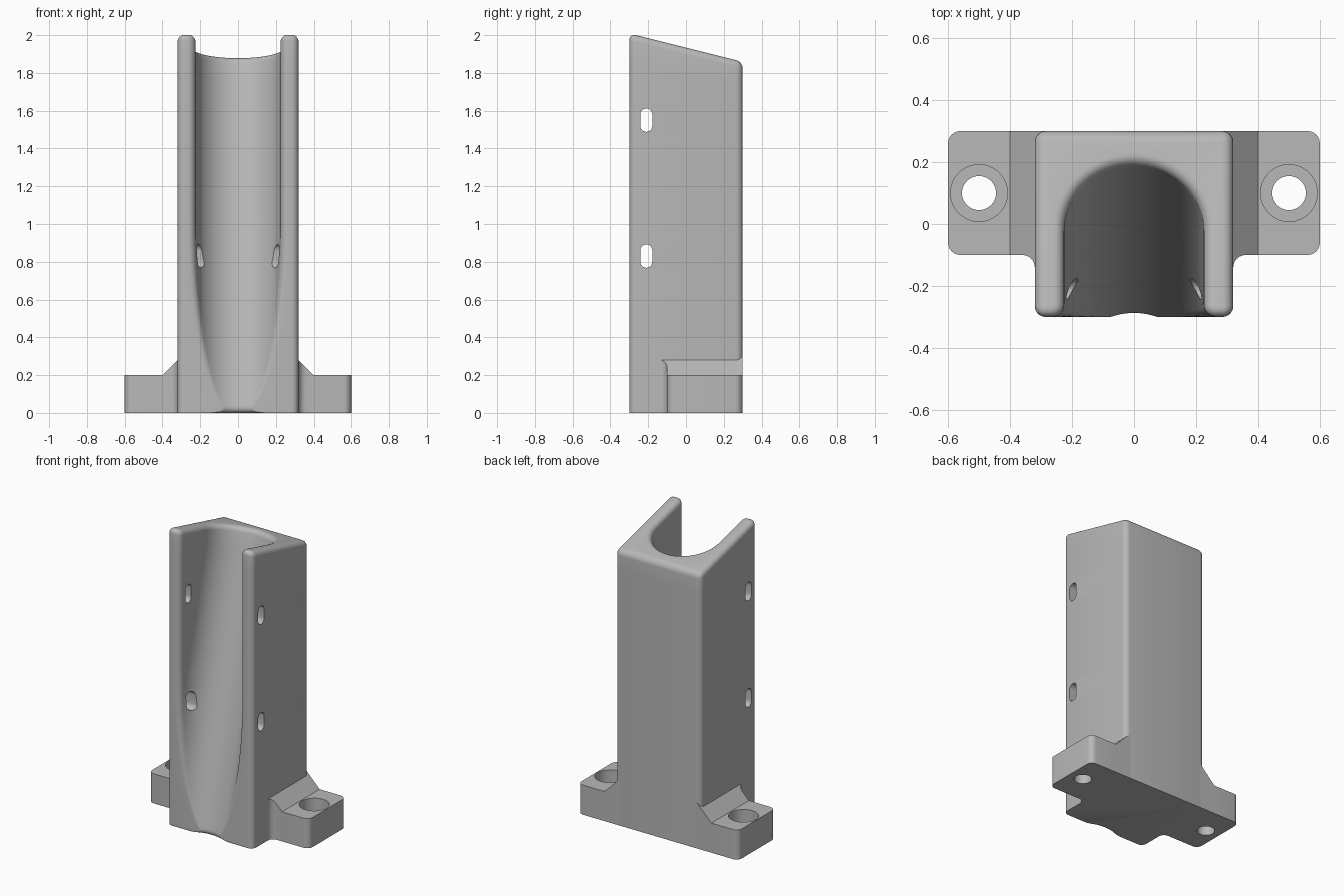
import bpy, bmesh
from math import sin, cos, pi, sqrt, atan2, radians

cube = bpy.data.objects.get("Cube")
if cube:
    bpy.data.objects.remove(cube, do_unlink=True)

mat = bpy.data.materials.new("light grey")
mat.use_nodes = True
GREY = (0.48, 0.48, 0.48, 1)
mat.diffuse_color = GREY
mat.node_tree.nodes["Principled BSDF"].inputs["Base Color"].default_value = GREY

HX, HY = 0.32, 0.30             # half width and half depth of the body
CORNER, LIP, ROUND = 0.035, 0.04, 0.035
R = 0.225                       # channel radius


def arc(cx, cy, r, a0, a1, n):
    return [(cx + r * cos(a0 + (a1 - a0) * i / n), cy + r * sin(a0 + (a1 - a0) * i / n))
            for i in range(n + 1)]


def make_object(name, bm):
    bmesh.ops.remove_doubles(bm, verts=bm.verts, dist=1e-5)
    bmesh.ops.recalc_face_normals(bm, faces=bm.faces)
    me = bpy.data.meshes.new(name)
    bm.to_mesh(me)
    bm.free()
    me.materials.append(mat)
    ob = bpy.data.objects.new(name, me)
    bpy.context.collection.objects.link(ob)
    return ob


def bridge(bm, a, b):
    for i in range(len(a)):
        j = (i + 1) % len(a)
        bm.faces.new((a[i], a[j], b[j], b[i]))


def prism(bm, low, high):
    a, b = [bm.verts.new(p) for p in low], [bm.verts.new(p) for p in high]
    bridge(bm, a, b)
    bm.faces.new(a[::-1])
    return b, bm.faces.new(b)


def cut(ob, cutter):
    mod = ob.modifiers.new("cut", 'BOOLEAN')
    mod.operation, mod.solver, mod.object = 'DIFFERENCE', 'EXACT', cutter
    bpy.context.view_layer.objects.active = ob
    bpy.ops.object.modifier_apply(modifier=mod.name)
    bpy.data.objects.remove(cutter, do_unlink=True)


def smooth(ob):
    bpy.ops.object.select_all(action='DESELECT')
    ob.select_set(True)
    bpy.context.view_layer.objects.active = ob
    bpy.ops.object.shade_smooth_by_angle(angle=radians(30))


# Body outline at one height: rounded box with a U channel open to the front
def outline(z, inset, flare):
    yc = -0.295 - R + 0.26 * z
    fy = -HY + LIP
    reach = R + LIP + flare
    rise = max(fy - yc, 0)
    fx = sqrt(reach ** 2 - rise ** 2)
    a = -atan2(rise, fx)
    ox, oy, rc, rl = HX - CORNER, HY - CORNER, CORNER - inset, LIP - inset
    pts = []
    for k, (sx, sy) in enumerate(((1, -1), (1, 1), (-1, 1), (-1, -1))):
        pts += arc(sx * ox, sy * oy, rc, (k - 1) * pi / 2, k * pi / 2, 5)
    pts += arc(-fx, fy, rl, 1.5 * pi, 2 * pi + a, 7)
    pts += arc(0, yc, R + inset + flare, pi + a, -a, 32)
    pts += arc(fx, fy, rl, pi - a, 1.5 * pi, 7)
    return pts


def top(y):
    return 2 - 0.25 * (y + HY - ROUND)


def sloped_ring(s, inset, drop):
    ring = []
    for i in range(len(outline(1, 0, 0))):
        z = ROUND + s * (1.9 - ROUND)
        for _ in range(3):
            x, y = outline(z, inset, 0)[i]
            z = ROUND + s * (top(y) - drop - ROUND)
        ring.append((x, y, z))
    return ring


# Bottom flare of the channel, shaft, then rounded sloping top
rings = []
for i in range(6):
    t = i / 6 * pi / 2
    z = ROUND * (1 - cos(t))
    rings.append([(x, y, z) for x, y in outline(z, 0, ROUND * (1 - sin(t)))])
rings += [sloped_ring((i / 26) ** 1.4, 0, ROUND) for i in range(27)]
for i in range(1, 7):
    t = i / 6 * pi / 2
    rings.append(sloped_ring(1, ROUND * (1 - cos(t)) * 0.98, ROUND * (1 - sin(t))))

bm = bmesh.new()
loops = [[bm.verts.new(p) for p in ring] for ring in rings]
for a, b in zip(loops, loops[1:]):
    bridge(bm, a, b)
bm.faces.new(loops[0][::-1])
bm.faces.new(loops[-1])
body = make_object("channel_body", bm)

# Strap slots through both side walls
bm = bmesh.new()
for z in (0.83, 1.55):
    slot = arc(-0.21, z + 0.03, 0.032, 0, pi, 10) + arc(-0.21, z - 0.03, 0.032, pi, 2 * pi, 10)
    prism(bm, [(-0.5, y, h) for y, h in slot], [(0.5, y, h) for y, h in slot])
cut(body, make_object("slot_cutter", bm))
smooth(body)

# Mounting ears with a sloped gusset and counterbored screw holes
for side, name in ((1, "left_mounting_ear"), (-1, "right_mounting_ear")):
    plan = [(0.285, 0.3), (0.285, -0.14), (0.32, -0.14)]
    plan += arc(0.36, -0.14, 0.04, pi, pi / 2, 6)[1:]
    plan += [(0.4, -0.1)]
    plan += arc(0.56, -0.06, 0.04, -pi / 2, 0, 6)
    plan += arc(0.56, 0.26, 0.04, 0, pi / 2, 6)
    plan += [(0.4, 0.3)]
    bm = bmesh.new()
    verts, face = prism(bm, [(side * x, y, 0) for x, y in plan],
                        [(side * x, y, max(0.2, 0.6 - x)) for x, y in plan])
    fold = [v for v, p in zip(verts, plan) if p[0] == 0.4]
    bmesh.utils.face_split(face, fold[0], fold[1])
    ear = make_object(name, bm)
    for r, z0 in ((0.055, -0.1), (0.092, 0.1)):
        bm = bmesh.new()
        hole = arc(side * 0.5, 0.1, r, 0, 2 * pi * 47 / 48, 47)
        prism(bm, [(x, y, z0) for x, y in hole], [(x, y, 0.4) for x, y in hole])
        cut(ear, make_object("hole_cutter", bm))
    smooth(ear)
